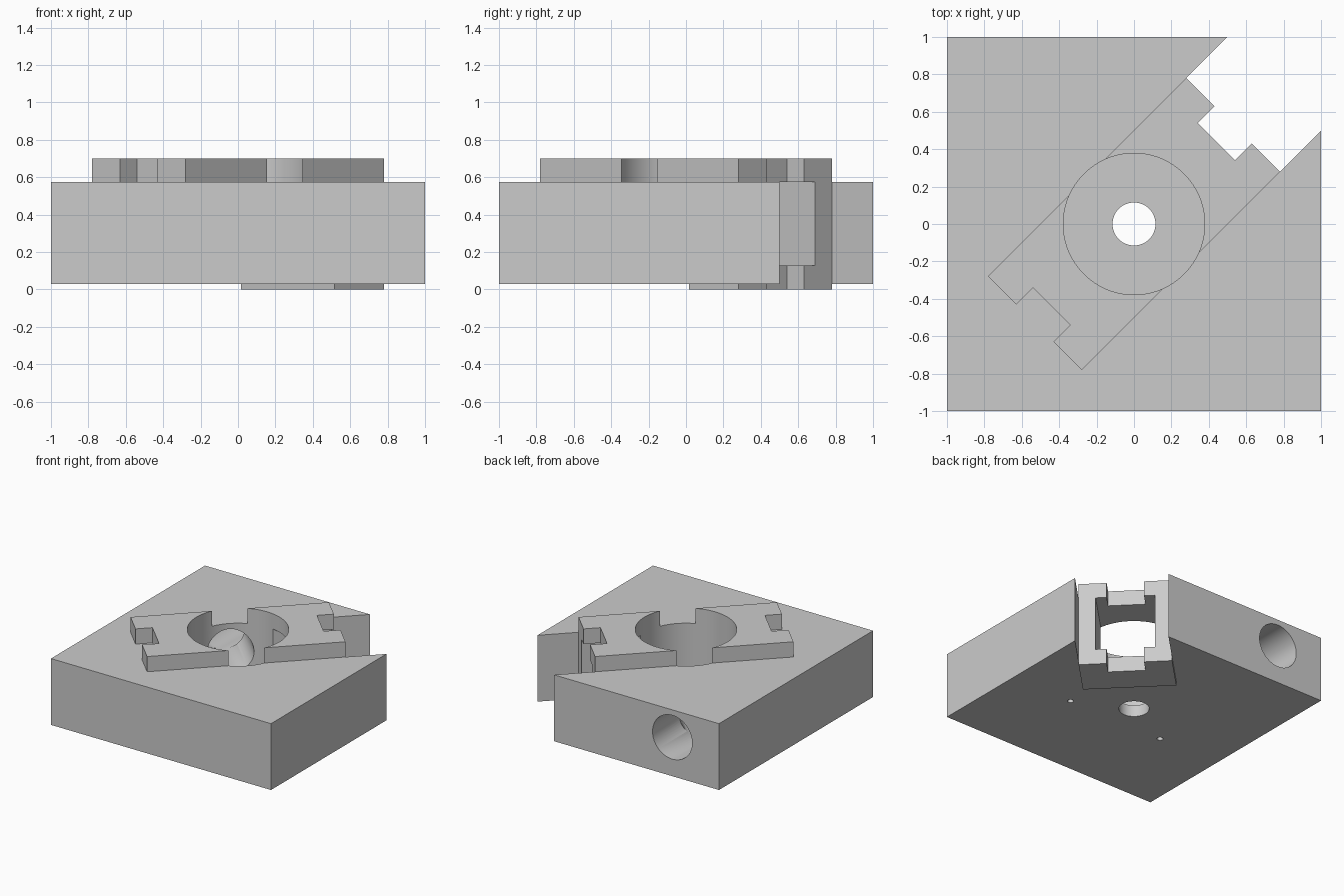
import bpy
import bmesh
import math
from mathutils import Matrix, Vector

if "Cube" in bpy.data.objects:
    bpy.data.objects.remove(bpy.data.objects["Cube"])

grey = bpy.data.materials.new("plain grey")
grey.use_nodes = True
COLOUR = (0.6, 0.6, 0.6, 1)
grey.diffuse_color = COLOUR
grey.node_tree.nodes["Principled BSDF"].inputs["Base Color"].default_value = COLOUR

S = math.sqrt(0.5)
HALF = 0.3535      # rail half width
END = 0.75         # rail half length
SLOT = 0.1414      # end slot half width
SLOT_END = 0.622   # where the end slots stop
BORE_Z = 0.125     # bore floor
BASE_LOW, BASE_TOP, RAIL_TOP = 0.03, 0.575, 0.7


def diagonal(u, v):
    """Point given along and across the diagonal rail."""
    return (S * (u - v), S * (u + v))


def add_object(name, bm):
    bmesh.ops.recalc_face_normals(bm, faces=bm.faces)
    mesh = bpy.data.meshes.new(name)
    bm.to_mesh(mesh)
    bm.free()
    obj = bpy.data.objects.new(name, mesh)
    bpy.context.collection.objects.link(obj)
    mesh.materials.append(grey)
    return obj


def prism(name, outline, low, high):
    bm = bmesh.new()
    face = bm.faces.new([bm.verts.new((x, y, low)) for x, y in outline])
    top = bmesh.ops.extrude_face_region(bm, geom=[face])["geom"]
    verts = [g for g in top if isinstance(g, bmesh.types.BMVert)]
    bmesh.ops.translate(bm, verts=verts, vec=(0, 0, high - low))
    return add_object(name, bm)


def rod(name, start, end, radius, sides=64):
    start, end = Vector(start), Vector(end)
    axis = end - start
    turn = axis.to_track_quat('Z', 'Y').to_matrix().to_4x4()
    bm = bmesh.new()
    bmesh.ops.create_cone(bm, cap_ends=True, segments=sides, radius1=radius,
                          radius2=radius, depth=axis.length,
                          matrix=Matrix.Translation((start + end) / 2) @ turn)
    return add_object(name, bm)


def cut(obj, cutter):
    cutter.hide_render = True
    mod = obj.modifiers.new("cut", 'BOOLEAN')
    mod.operation = 'DIFFERENCE'
    mod.solver = 'EXACT'
    mod.object = cutter
    bpy.context.view_layer.objects.active = obj
    bpy.ops.object.modifier_apply(modifier=mod.name)


# Slotted end profile shared by the base, rail and foot
slotted_end = [(END, -HALF), (END, -SLOT), (SLOT_END, -SLOT),
               (SLOT_END, SLOT), (END, SLOT), (END, HALF)]
end_points = [diagonal(u, v) for u, v in slotted_end]

base = prism("base_block", [(-1, -1), (1, -1), (1, 0.5)] + end_points
             + [(0.5, 1), (-1, 1)], BASE_LOW, BASE_TOP)
rail = prism("diagonal_rail", end_points
             + [diagonal(-u, -v) for u, v in slotted_end], BASE_TOP, RAIL_TOP)
foot = prism("lower_foot", end_points
             + [diagonal(0.375, HALF), diagonal(0.375, -HALF)], 0, BASE_LOW)

cutters = []


def drill(targets, cutter):
    for target in targets:
        cut(target, cutter)
    cutters.append(cutter)


# Central bore and small through hole
drill([base, rail], rod("bore", (0, 0, BORE_Z), (0, 0, 1), 0.378, 96))
drill([base], rod("centre_hole", (0, 0, -0.2), (0, 0, 0.2), 0.115))

# Square window from the slotted end into the bore
window = [diagonal(u, v) for u, v in
          [(0.2, -0.225), (0.9, -0.225), (0.9, 0.225), (0.2, 0.225)]]
drill([base], prism("window", window, BORE_Z + 0.002, 0.65))

# Round passage from the back face, bending diagonally into the bore
MID = RAIL_TOP / 2
bend = (-0.576, 0.576, MID)
drill([base], rod("passage_entry", (-0.576, 1.2, MID), bend, 0.18))
drill([base], rod("passage_inner", bend, (-0.1, 0.1, MID), 0.18))
bm = bmesh.new()
bmesh.ops.create_uvsphere(bm, u_segments=48, v_segments=24, radius=0.179,
                          matrix=Matrix.Translation(bend))
drill([base], add_object("passage_bend", bm))

# Blind pin holes underneath
for side in (-1, 1):
    drill([base], rod("pin_hole", (side * 0.44, -0.22, -0.1),
                      (side * 0.44, -0.22, 0.2), 0.023, 24))

for cutter in cutters:
    bpy.data.objects.remove(cutter)

bpy.ops.object.select_all(action='DESELECT')
for obj in (base, rail, foot):
    obj.select_set(True)
bpy.context.view_layer.objects.active = base
bpy.ops.object.shade_smooth_by_angle(angle=math.radians(30))
